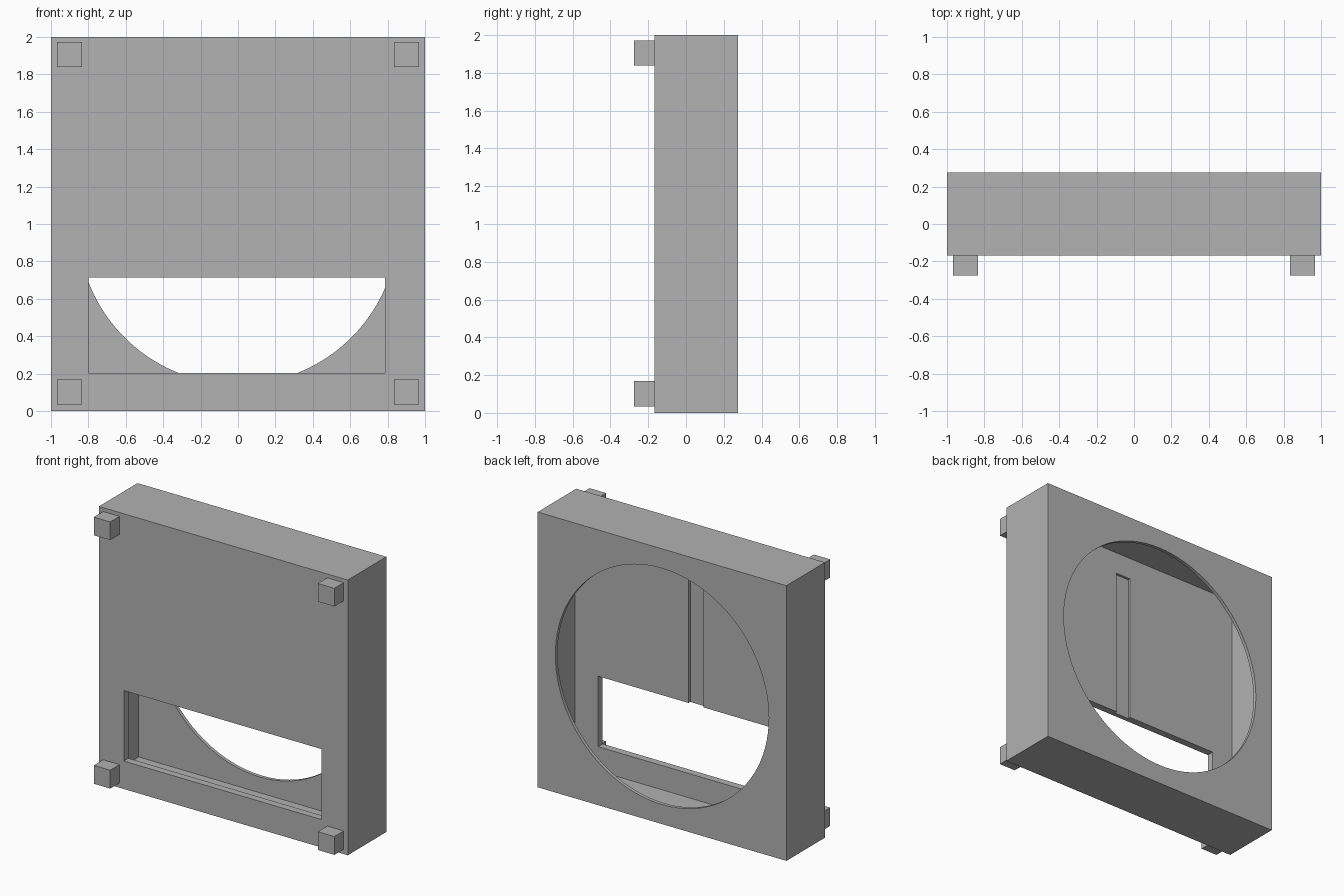
import bpy
import math

if "Cube" in bpy.data.objects:
    bpy.data.objects.remove(bpy.data.objects["Cube"], do_unlink=True)

grey = bpy.data.materials.new("plain_grey")
grey.use_nodes = True
colour = (0.445, 0.445, 0.445, 1)
grey.diffuse_color = colour
grey.node_tree.nodes["Principled BSDF"].inputs["Base Color"].default_value = colour


def box(name, x, y, z):
    """Box from (low, high) ranges on each axis."""
    bpy.ops.mesh.primitive_cube_add(size=1)
    ob = bpy.context.object
    ob.name = name
    ranges = (x, y, z)
    for v in ob.data.vertices:
        v.co = [(r[0] + r[1]) / 2 + c * (r[1] - r[0]) for c, r in zip(v.co, ranges)]
    ob.data.materials.append(grey)
    return ob


def cut(target, cutter):
    """Subtract the cutter from the target, then drop the cutter."""
    cutter.hide_render = True
    mod = target.modifiers.new("cut", 'BOOLEAN')
    mod.operation = 'DIFFERENCE'
    mod.solver = 'EXACT'
    mod.object = cutter
    bpy.context.view_layer.objects.active = target
    bpy.ops.object.modifier_apply(modifier=mod.name)
    bpy.data.objects.remove(cutter, do_unlink=True)


FRONT, BACK = -0.168, 0.275
INNER_FRONT, INNER_BACK = -0.115, 0.25

# Hollow housing with thin walls
housing = box("housing", (-1, 1), (FRONT, BACK), (0, 2))
cut(housing, box("cavity", (-0.973, 0.973), (INNER_FRONT, INNER_BACK), (0.027, 1.97)))

# Front window
cut(housing, box("window_cutter", (-0.8, 0.787), (-0.4, 0), (0.203, 0.715)))

# Shallow groove inside the front wall, running down into the window
cut(housing, box("groove_cutter", (-0.062, 0.06), (INNER_FRONT - 0.02, 0), (0.5, 1.81)))

# Round opening in the back wall
bpy.ops.mesh.primitive_cylinder_add(vertices=96, radius=0.858, depth=0.3,
                                    location=(0, BACK, 1),
                                    rotation=(math.pi / 2, 0, 0))
opening = bpy.context.object
opening.data.materials.append(grey)
cut(housing, opening)

bpy.ops.object.select_all(action='DESELECT')
housing.select_set(True)
bpy.context.view_layer.objects.active = housing
bpy.ops.object.shade_smooth_by_angle(angle=math.radians(30))

# Square feet at the four front corners
for side, x in (("right", (-0.967, -0.835)), ("left", (0.835, 0.967))):
    for level, z in (("lower", (0.035, 0.168)), ("upper", (1.84, 1.972))):
        box(f"{level}_{side}_foot", x, (-0.275, FRONT), z)
